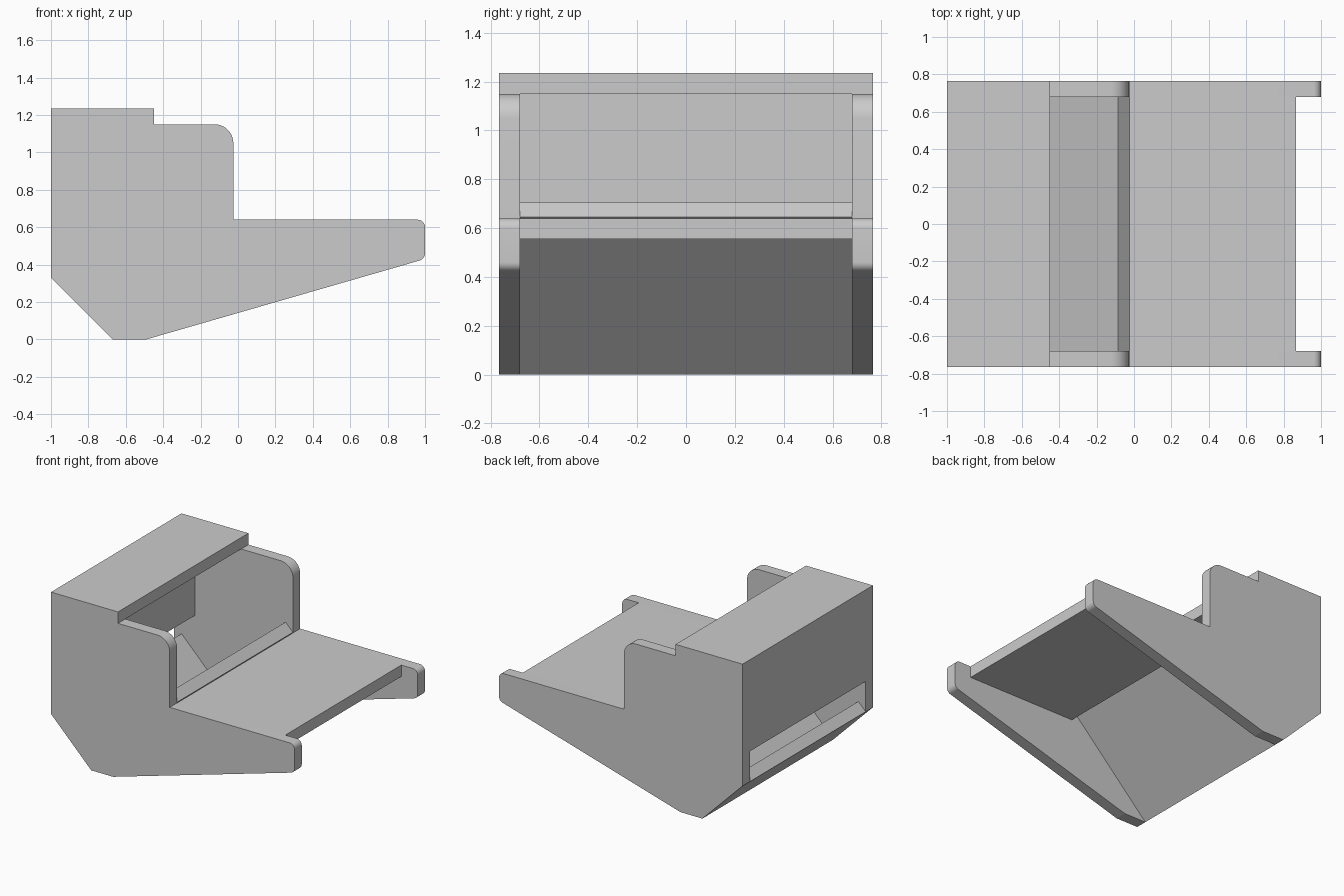
import bpy, bmesh, math
from mathutils import Vector

if "Cube" in bpy.data.objects:
    bpy.data.objects.remove(bpy.data.objects["Cube"])

HALF_W = 0.765      # half of the overall width
T = 0.085           # sheet thickness
INNER = HALF_W - T


def rounded(points, steps=9):
    """Turn (x, z, radius) corners into an outline with arc fillets."""
    out = []
    n = len(points)
    for i, (x, z, r) in enumerate(points):
        p = Vector((x, z))
        if r == 0:
            out.append(p)
            continue
        a = (Vector(points[i - 1][:2]) - p).normalized()
        b = (Vector(points[(i + 1) % n][:2]) - p).normalized()
        half = a.angle(b) / 2
        centre = p + (a + b).normalized() * (r / math.sin(half))
        start = p + a * (r / math.tan(half)) - centre
        end = p + b * (r / math.tan(half)) - centre
        sweep = start.angle(end)
        for k in range(steps + 1):
            f = k / steps
            out.append(centre + (start * math.sin((1 - f) * sweep)
                                 + end * math.sin(f * sweep)) / math.sin(sweep))
    return out


def extrude_y(name, outline, y0, y1):
    """Extrude an x/z outline from y0 to y1."""
    bm = bmesh.new()
    face = bm.faces.new([bm.verts.new((p[0], y0, p[1])) for p in outline])
    ext = bmesh.ops.extrude_face_region(bm, geom=[face])
    verts = [v for v in ext["geom"] if isinstance(v, bmesh.types.BMVert)]
    bmesh.ops.translate(bm, verts=verts, vec=(0, y1 - y0, 0))
    bmesh.ops.recalc_face_normals(bm, faces=bm.faces)
    mesh = bpy.data.meshes.new(name)
    bm.to_mesh(mesh)
    bm.free()
    obj = bpy.data.objects.new(name, mesh)
    bpy.context.collection.objects.link(obj)
    return obj


def rect(x0, z0, x1, z1):
    return [(x0, z0), (x1, z0), (x1, z1), (x0, z1)]


# Side panels with rounded front corners
side = rounded([
    (-1, 0.33, 0), (-0.67, 0, 0), (-0.49, 0, 0), (1, 0.43, 0.04),
    (1, 0.64, 0.04), (-0.025, 0.64, 0), (-0.025, 1.15, 0.1),
    (-0.45, 1.15, 0), (-0.45, 1.235, 0), (-1, 1.235, 0)])
for name, s in (("side_panel_front", -1), ("side_panel_back", 1)):
    panel = extrude_y(name, side, s * INNER, s * HALF_W)
    bpy.ops.object.select_all(action='DESELECT')
    panel.select_set(True)
    bpy.context.view_layer.objects.active = panel
    bpy.ops.object.shade_smooth_by_angle(angle=math.radians(13))

# Cross pieces between the side panels
d = T / math.sqrt(2)
crosspieces = {
    "top_cover": rect(-1, 1.15, -0.45, 1.235),
    "rear_wall": rect(-1, 0.555, -0.83, 1.15),
    "front_shelf": rect(-0.025, 0.555, 0.865, 0.64),
    # inclined floor, rising at 45 degrees to the shelf
    "sloped_floor": [(-0.67, 0), (-0.025, 0.645),
                     (-0.025 - d, 0.645 + d), (-0.67 - d, d)],
    # lower rear plate, leaning back at 45 degrees
    "rear_chute_plate": [(-1, 0.33), (-0.67 - d, d),
                         (-0.67, 2 * d), (-1 + d, 0.33 + d)],
}
for name, outline in crosspieces.items():
    extrude_y(name, outline, -INNER, INNER)
